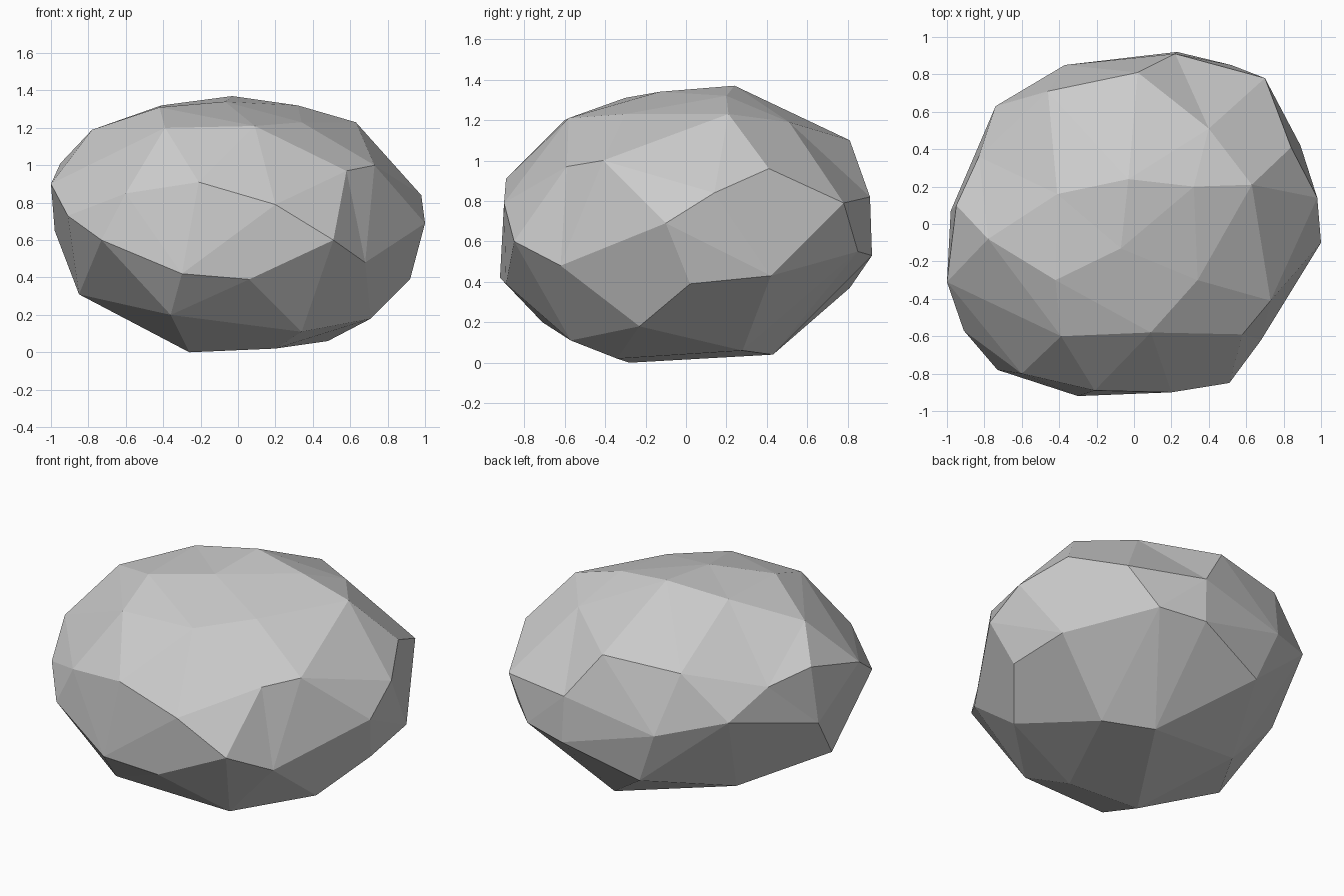
import bpy, bmesh
from mathutils import Vector

if "Cube" in bpy.data.objects:
    bpy.data.objects.remove(bpy.data.objects["Cube"])

# Corner points of the boulder, in hundredths of a unit
CORNERS = [
    # crown
    (-3, 24, 137), (-41, 16, 132), (32, 20, 132), (63, 21, 123), (-78, -8, 119),
    (-7, -13, 134), (34, -30, 123), (-42, -30, 131), (-39, -60, 120), (9, -58, 121),
    (40, 51, 119), (2, 81, 110), (-46, 71, 107),
    # left side
    (-95, 10, 101), (-100, -31, 90), (-98, 7, 65), (-91, -57, 73), (-83, 36, 95),
    (-85, -25, 31), (-74, 63, 80),
    # right side
    (92, 2, 39), (100, -10, 69), (98, 14, 84), (84, 41, 96), (70, 78, 79),
    (73, -41, 100), (58, -59, 97), (68, -62, 48), (89, 42, 43), (71, -23, 18),
    # front
    (51, -85, 60), (-21, -89, 91), (20, -90, 79), (-60, -80, 85), (-73, -78, 60),
    (-30, -92, 42), (6, -89, 39), (34, -57, 11), (-36, -71, 20),
    # back
    (22, 91, 82), (23, 92, 53), (52, 85, 55), (-37, 85, 70), (-24, 81, 37),
    # underside
    (-26, -28, 0), (20, -34, 2), (20, 43, 4), (48, 28, 6), (-53, 25, 20),
]
CENTRE = Vector((0, 0, 0.67))


def inflated(p):
    """Push a corner towards a sphere, so shallow dents keep their corners."""
    d = p - CENTRE
    d.z /= 0.72
    return d.normalized() * d.length ** 0.25


# Skin the rounded corners, then move them back to their real places
bm = bmesh.new()
real = {}
for c in CORNERS:
    p = Vector(c) / 100
    v = bm.verts.new(inflated(p))
    real[v] = p
bmesh.ops.convex_hull(bm, input=list(bm.verts))
for v in list(bm.verts):
    if v.link_faces:
        v.co = real[v]
    else:
        bm.verts.remove(v)
bmesh.ops.recalc_face_normals(bm, faces=bm.faces)

# Merge nearly coplanar triangles into larger flat facets
bmesh.ops.dissolve_limit(bm, angle_limit=0.05, verts=bm.verts, edges=bm.edges)

mesh = bpy.data.meshes.new("boulder")
bm.to_mesh(mesh)
bm.free()
boulder = bpy.data.objects.new("boulder", mesh)
bpy.context.collection.objects.link(boulder)
